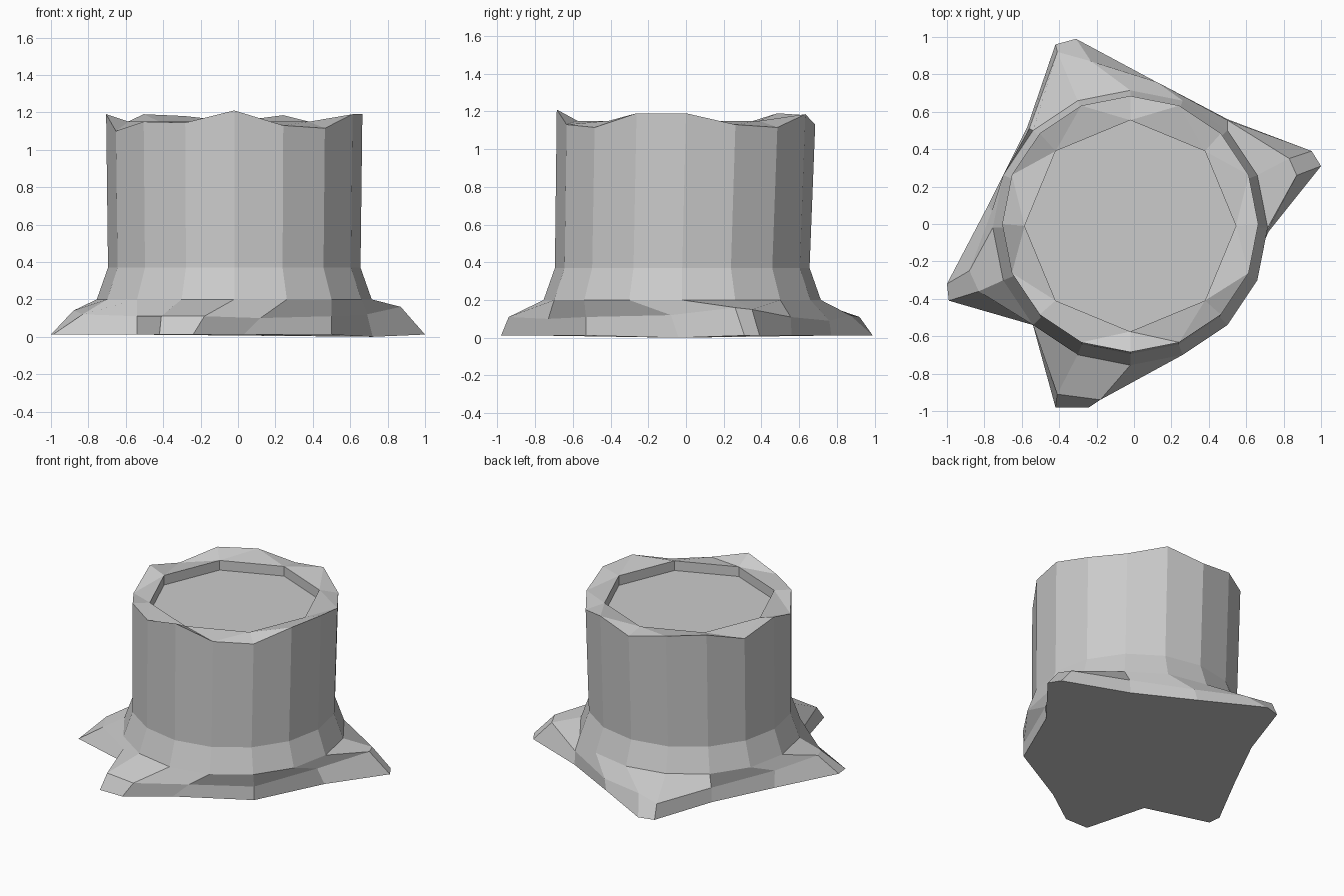
import bpy, bmesh
from math import sin, cos, pi

if "Cube" in bpy.data.objects:
    bpy.data.objects.remove(bpy.data.objects["Cube"])

bm = bmesh.new()
N = 16


def circle(n, r, cx, cy, heights):
    """Ring of n points, counter-clockwise, starting at the front (-y)."""
    pts = []
    for i in range(n):
        a = -pi / 2 + 2 * pi * i / n
        pts.append(bm.verts.new((cx + r * cos(a), cy + r * sin(a), heights[i])))
    return pts


def loop(points):
    return [bm.verts.new(p) for p in points]


def bridge(lower, upper):
    n = len(lower)
    for i in range(n):
        j = (i + 1) % n
        bm.faces.new((lower[i], lower[j], upper[j], upper[i]))


# ground outline with four swept root tips
outline = [(-.24, -.98), (.03, -.79), (.5, -.53), (.72, -.04),
           (1, .31), (.95, .39), (.5, .56), (.1, .77),
           (-.31, .99), (-.42, .96), (-.57, .52), (-.78, .1),
           (-1, -.32), (-.99, -.41), (-.54, -.54), (-.42, -.98)]
ground = loop([(x, y, 0 if i == 3 else .012) for i, (x, y) in enumerate(outline)])

# root knuckles
knuckles = loop([(-.18, -.94, .11), (.12, -.73, .10), (.5, -.53, .11), (.69, -.08, .12),
                 (.87, .26, .16), (.83, .35, .15), (.5, .555, .11), (.12, .76, .09),
                 (-.23, .87, .12), (-.41, .92, .11), (-.56, .51, .11), (-.76, .07, .12),
                 (-.88, -.25, .14), (-.83, -.36, .12), (-.54, -.54, .11), (-.41, -.91, .11)])

# flare, trunk and uneven broken rim
shoulder = circle(N, .735, -.02, -.02, [.2] * N)
waist = circle(N, .675, -.02, -.02, [.37] * N)
rim = circle(N, .685, -.02, 0, [1.21, 1.13, 1.115, 1.19, 1.19, 1.13, 1.115, 1.185,
                                1.13, 1.18, 1.19, 1.12, 1.19, 1.10, 1.15, 1.145])
for a, b in ((ground, knuckles), (knuckles, shoulder), (shoulder, waist), (waist, rim)):
    bridge(a, b)

# octagonal recess in the cut top
lip = circle(8, .565, -.02, -.01, [1.15] * 8)
floor = circle(8, .565, -.02, -.01, [1.08] * 8)
for j in range(8):
    k = (j + 1) % 8
    a, m, b = rim[2 * j], rim[2 * j + 1], rim[(2 * j + 2) % N]
    bm.faces.new((a, m, lip[j]))
    bm.faces.new((m, lip[k], lip[j]))
    bm.faces.new((m, b, lip[k]))
bridge(lip, floor)
bm.faces.new(floor)
bm.faces.new(ground[::-1])
bmesh.ops.recalc_face_normals(bm, faces=bm.faces)

mesh = bpy.data.meshes.new("tree_stump")
bm.to_mesh(mesh)
bm.free()
bpy.context.collection.objects.link(bpy.data.objects.new("tree_stump", mesh))
